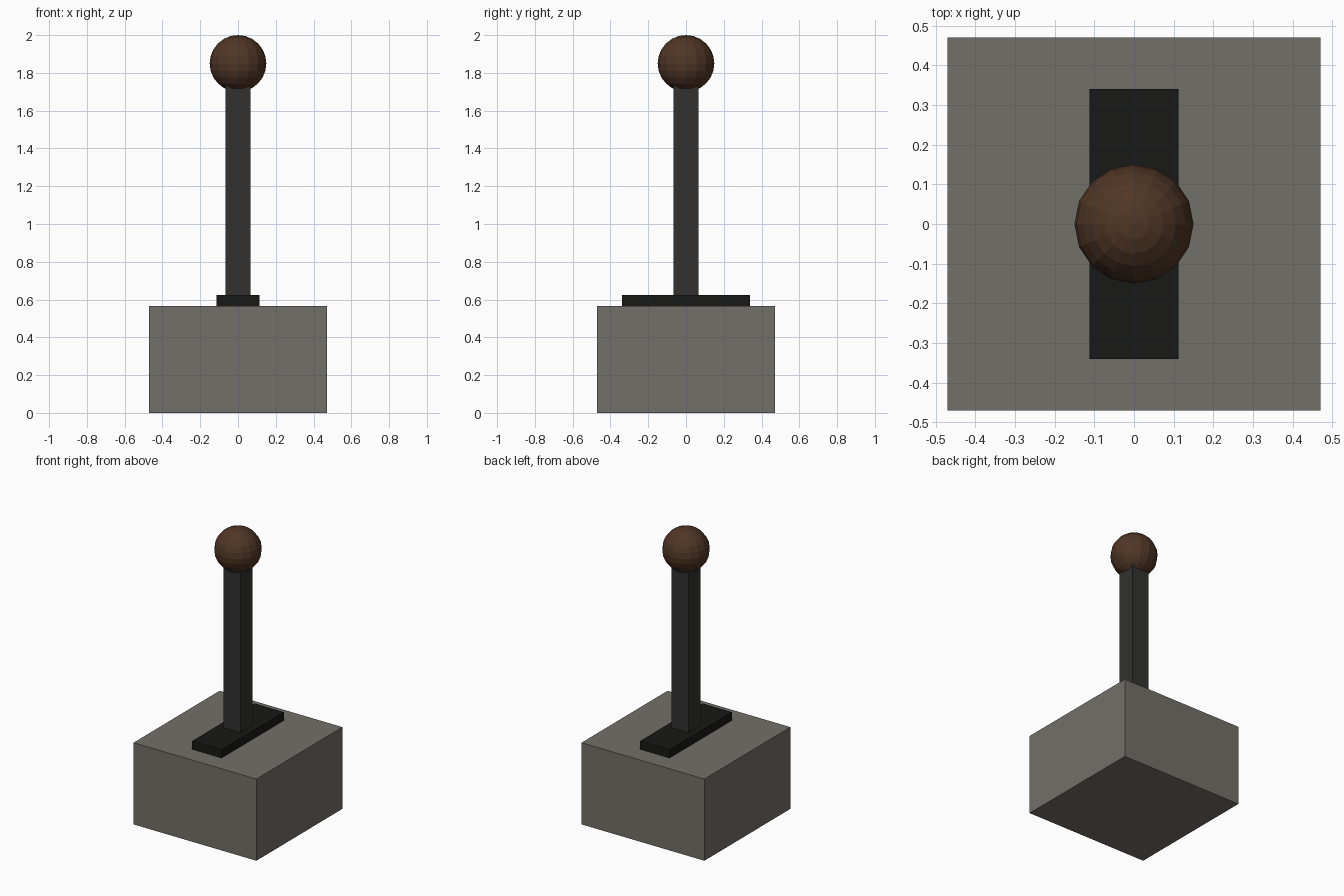
import bpy

if "Cube" in bpy.data.objects:
    bpy.data.objects.remove(bpy.data.objects["Cube"])


def material(name, rgb):
    mat = bpy.data.materials.new(name)
    mat.diffuse_color = (*rgb, 1.0)
    mat.use_nodes = True
    mat.node_tree.nodes["Principled BSDF"].inputs["Base Color"].default_value = mat.diffuse_color
    return mat


def box(name, width, depth, z0, z1, mat):
    bpy.ops.mesh.primitive_cube_add(size=1, location=(0, 0, (z0 + z1) / 2))
    obj = bpy.context.object
    obj.name = name
    obj.scale = (width, depth, z1 - z0)
    bpy.ops.object.transform_apply(location=False, rotation=False, scale=True)
    obj.data.materials.append(mat)
    return obj


stone = material("stone", (0.17, 0.16, 0.14))
iron = material("iron", (0.032, 0.031, 0.03))
black = material("black", (0.009, 0.009, 0.008))
wood = material("wood", (0.08, 0.037, 0.018))

# Stone block, slot plate and upright lever
box("base_block", 0.94, 0.94, 0.0, 0.565, stone)
box("slot_plate", 0.225, 0.68, 0.565, 0.623, black)
box("lever_shaft", 0.132, 0.132, 0.623, 1.76, iron)

# Faceted round knob
bpy.ops.mesh.primitive_uv_sphere_add(segments=16, ring_count=12, radius=0.15,
                                     location=(0, 0, 1.85))
knob = bpy.context.object
knob.name = "lever_knob"
knob.data.materials.append(wood)
